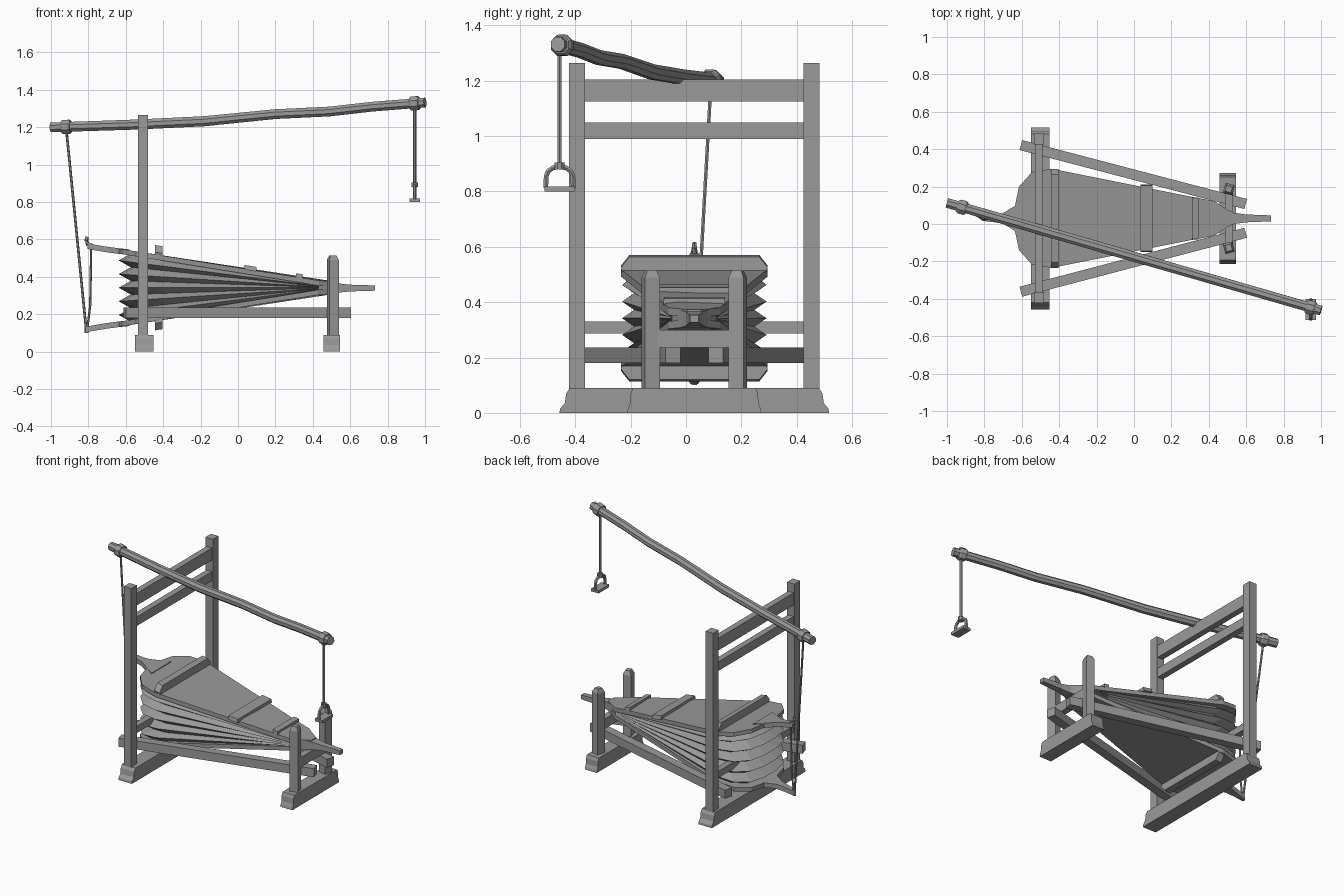
import bpy, bmesh, math
from mathutils import Vector

cube = bpy.data.objects.get("Cube")
if cube:
    bpy.data.objects.remove(cube, do_unlink=True)

wood = bpy.data.materials.new("grey_wood")
wood.use_nodes = True
GREY = (0.32, 0.32, 0.32, 1)
wood.diffuse_color = GREY
wood.node_tree.nodes["Principled BSDF"].inputs["Base Color"].default_value = GREY

MID_Y = 0.03      # centre line of the bellows and frames
MID_Z = 0.342     # height of the bellows hinge


def loft(name, rings, closed=False):
    """Join equal rings of points, capping the ends unless closed."""
    bm = bmesh.new()
    vs = [[bm.verts.new(p) for p in ring] for ring in rings]
    n = len(vs[0])
    pairs = list(zip(vs, vs[1:])) + ([(vs[-1], vs[0])] if closed else [])
    for a, b in pairs:
        for i in range(n):
            j = (i + 1) % n
            bm.faces.new((a[i], a[j], b[j], b[i]))
    if not closed:
        bm.faces.new(vs[0])
        bm.faces.new(vs[-1])
    bmesh.ops.recalc_face_normals(bm, faces=bm.faces)
    me = bpy.data.meshes.new(name)
    bm.to_mesh(me)
    bm.free()
    me.materials.append(wood)
    ob = bpy.data.objects.new(name, me)
    bpy.context.collection.objects.link(ob)
    return ob


def beam(name, a, b, width, height):
    """Rectangular bar from a to b."""
    a, b = Vector(a), Vector(b)
    d = (b - a).normalized()
    up = Vector((1, 0, 0)) if abs(d.z) > 0.9 else Vector((0, 0, 1))
    s = d.cross(up).normalized()
    u = s.cross(d)
    corners = ((-1, -1), (1, -1), (1, 1), (-1, 1))
    return loft(name, [[p + s * (i * width / 2) + u * (j * height / 2)
                        for i, j in corners] for p in (a, b)])


def tube(name, path, radii, sides=8, closed=False):
    """Faceted tube along a path."""
    pts = [Vector(p) for p in path]
    n = len(pts)
    if not isinstance(radii, (list, tuple)):
        radii = [radii] * n
    rings = []
    for k, p in enumerate(pts):
        a = pts[k - 1] if k or closed else p
        b = pts[(k + 1) % n] if k < n - 1 or closed else p
        d = (b - a).normalized()
        s = d.cross(Vector((1, 0, 0) if abs(d.x) < 0.5 else (0, 1, 0))).normalized()
        u = s.cross(d)
        ring = []
        for i in range(sides):
            t = 2 * math.pi * (i + 0.5) / sides
            ring.append(p + (s * math.cos(t) + u * math.sin(t)) * radii[k])
        rings.append(ring)
    return loft(name, rings, closed)


def prism(name, half, x0, x1, lift=lambda x: 0, sign=1):
    """Symmetric y-z profile (half width, z) extruded along x."""
    prof = [(w, z) for w, z in half] + [(-w, z) for w, z in reversed(half)]
    return loft(name, [[(x, MID_Y + w, lift(x) + sign * z) for w, z in prof]
                       for x in (x0, x1)])


# Tall rear frame
prism("rear_base", [(0.487, 0), (0.485, 0.015), (0.468, 0.035), (0.463, 0.07), (0.45, 0.09)],
      -0.55, -0.452)
for side, label in ((1, "left"), (-1, "right")):
    y = MID_Y + side * 0.424
    beam("rear_post_" + label, (-0.508, y, 0.085), (-0.508, y, 1.264), 0.058, 0.054)
for name, z, h in (("top_rail", 1.165, 0.08), ("upper_rail", 1.02, 0.06), ("lower_rail", 0.308, 0.044)):
    beam(name, (-0.508, MID_Y - 0.41, z), (-0.508, MID_Y + 0.41, z), 0.04, h)

# Short front frame with chamfered, slightly turned posts
prism("front_base", [(0.243, 0), (0.24, 0.015), (0.232, 0.035), (0.23, 0.07), (0.222, 0.09)],
      0.458, 0.545)
for side, label in ((1, "left"), (-1, "right")):
    y = MID_Y + side * 0.157
    turn = -side * math.radians(14)
    rings = []
    for z, k in ((0.085, 1), (0.49, 1), (0.515, 0.6)):
        ring = []
        for i, j in ((-1, -1), (1, -1), (1, 1), (-1, 1)):
            px, py = i * 0.026 * k, j * 0.028 * k
            ring.append((0.507 + px * math.cos(turn) - py * math.sin(turn),
                         y + px * math.sin(turn) + py * math.cos(turn), z))
        rings.append(ring)
    loft("front_post_" + label, rings)
    # Long side beam converging toward the front
    beam("side_beam_" + label, (-0.605, MID_Y + side * 0.392, 0.208),
         (0.597, MID_Y + side * 0.077, 0.208), 0.055, 0.056)
beam("front_rail", (0.507, MID_Y - 0.15, 0.268), (0.507, MID_Y + 0.15, 0.268), 0.042, 0.064)

# Bellows plan: (x, half width) from rear to hinge
PLAN = [(-0.638, 0.06), (-0.615, 0.17), (-0.545, 0.248), (-0.44, 0.265), (0.31, 0.115), (0.43, 0.093)]
THICK = 0.027


def gap(x):
    return max(0.16 * (0.5 - x), 0.004)


def outline(plan):
    return plan + [(x, -w) for x, w in reversed(plan)]


for s, label in ((1, "top"), (-1, "bottom")):
    board = outline(PLAN + [(0.53, 0.025)])
    loft(label + "_board", [[(x, MID_Y + w, MID_Z + s * (gap(x) + t)) for x, w in board]
                            for t in (0, THICK)])

    def surface(x, s=s):
        return MID_Z + s * (gap(x) + THICK)

    # Battens across the boards
    prism(label + "_rear_batten", [(0.255, -0.015), (0.265, 0.012), (0.235, 0.05)],
          -0.445, -0.405, surface, s)
    if s > 0:
        prism("middle_batten", [(0.18, -0.005), (0.175, 0.02)], 0.035, 0.1, surface)
        prism("front_batten", [(0.112, -0.005), (0.11, 0.02)], 0.31, 0.345, surface)

    # Tapered handle blade
    blade = [(-0.58, 0.1, 0.19), (-0.64, 0.065, 0.196), (-0.7, 0.028, 0.204),
             (-0.75, 0.02, 0.212), (-0.805, 0.014, 0.222)]
    loft(label + "_handle", [[(x, MID_Y + i * w, MID_Z + s * (z + j * 0.015))
                              for i, j in ((-1, -1), (1, -1), (1, 1), (-1, 1))]
                             for x, w, z in blade])
tube("handle_hook", [(-0.78, MID_Y, 0.565), (-0.805, MID_Y, 0.575), (-0.812, MID_Y, 0.595),
                     (-0.806, MID_Y, 0.615)], [0.014, 0.013, 0.011, 0.008], 6)

# Pleated leather: alternating valley and ridge rings
FOLDS = 5
rings = []
for k in range(2 * FOLDS + 1):
    t = k / FOLDS - 1
    sx, sw = (1.0, 0.985) if k % 2 else (0.94, 0.82)
    rings.append([(0.44 + (x - 0.44) * sx, MID_Y + w * sw, MID_Z + t * gap(x))
                  for x, w in outline(PLAN)])
loft("bellows_folds", rings)

# Nozzle
loft("nozzle", [[(x, MID_Y + i * w, MID_Z - 0.002 + j * h)
                 for i, j in ((-1, -1), (1, -1), (1, 1), (-1, 1))]
                for x, w, h in ((0.43, 0.08, 0.042), (0.535, 0.03, 0.025),
                                (0.6, 0.021, 0.018), (0.732, 0.016, 0.014))])


# Long bent lever pole
def pole_point(x):
    bends = [(-1, 1.199), (-0.55, 1.214), (-0.18, 1.232), (0.2, 1.27), (0.49, 1.284), (0.72, 1.31), (1, 1.332)]
    for (xa, za), (xb, zb) in zip(bends, bends[1:]):
        if x <= xb:
            return (x, -0.175 - 0.288 * x, za + (zb - za) * (x - xa) / (xb - xa))


tube("lever_pole", [pole_point(x) for x in (-1, -0.55, -0.18, 0.2, 0.49, 0.72, 1)],
     [0.028, 0.029, 0.029, 0.028, 0.028, 0.028, 0.028])
for name, x in (("rear_collar", -0.918), ("front_collar", 0.945)):
    tube(name, [pole_point(x + d) for d in (-0.024, -0.014, 0.014, 0.024)],
         [0.034, 0.041, 0.041, 0.034])

# Ropes linking the pole to both handles
tube("lever_rope", [(-0.918, 0.09, 1.19), (-0.812, MID_Y, 0.12)], 0.007, 6)
tube("handle_rope", [(-0.785, MID_Y, 0.56), (-0.79, MID_Y, 0.25), (-0.806, MID_Y, 0.12)], 0.006, 6)
tube("rope_knot", [(-0.81, MID_Y, 0.1), (-0.81, MID_Y, 0.135)], 0.012, 6)

# Pull rope with stirrup handle
hx, hy = 0.945, -0.457
tube("pull_rope", [(hx, hy, 1.31), (hx, hy, 0.89)], 0.009, 6)
tube("stirrup_collar", [(hx, hy, 0.88), (hx, hy, 0.905)], 0.019)
arch = [(-0.05, 0.812), (-0.048, 0.855)]
arch += [(-0.048 * math.cos(a), 0.855 + 0.035 * math.sin(a))
         for a in (math.pi * k / 6 for k in range(1, 6))]
arch += [(0.048, 0.855), (0.05, 0.812)]
tube("stirrup_arch", [(hx, hy + y, z) for y, z in arch], 0.01, 6)
beam("stirrup_grip", (hx, hy - 0.055, 0.809), (hx, hy + 0.055, 0.809), 0.055, 0.018)
